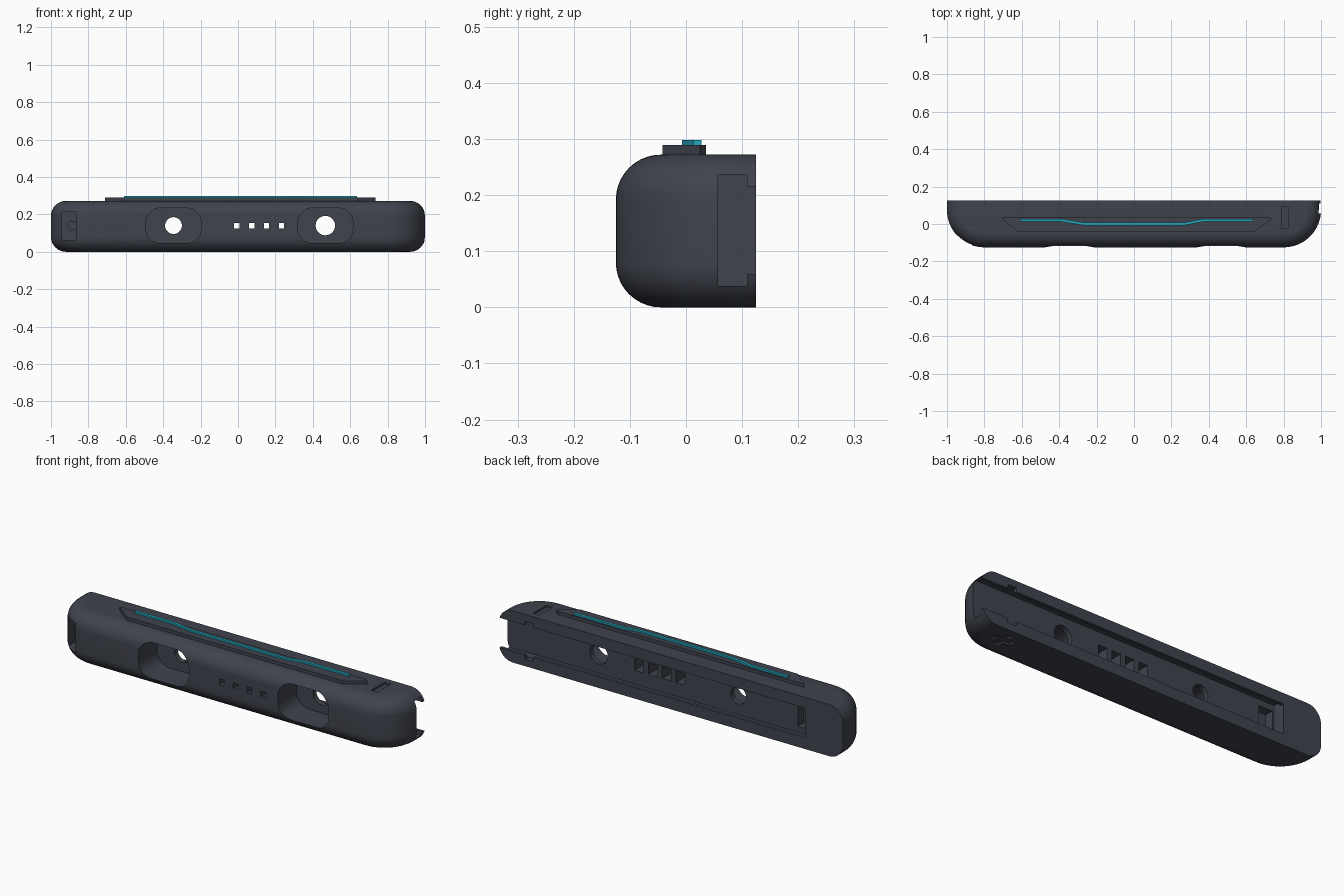
import bpy, bmesh, math

if "Cube" in bpy.data.objects:
    bpy.data.objects.remove(bpy.data.objects["Cube"], do_unlink=True)


def material(name, rgb):
    m = bpy.data.materials.new(name)
    m.use_nodes = True
    m.diffuse_color = (*rgb, 1)
    m.node_tree.nodes["Principled BSDF"].inputs["Base Color"].default_value = (*rgb, 1)
    return m


charcoal = material("charcoal plastic", (0.05, 0.056, 0.073))
teal = material("teal accent", (0.015, 0.38, 0.5))


def loft(name, rings, mat=charcoal):
    """Skin a stack of equal-length rings and cap both ends."""
    bm = bmesh.new()
    loops = [[bm.verts.new(p) for p in ring] for ring in rings]
    n = len(loops[0])
    for a, b in zip(loops, loops[1:]):
        for i in range(n):
            j = (i + 1) % n
            bm.faces.new((a[i], a[j], b[j], b[i]))
    bm.faces.new(loops[0][::-1])
    bm.faces.new(loops[-1])
    bmesh.ops.recalc_face_normals(bm, faces=bm.faces)
    mesh = bpy.data.meshes.new(name)
    bm.to_mesh(mesh)
    bm.free()
    mesh.materials.append(mat)
    ob = bpy.data.objects.new(name, mesh)
    bpy.context.collection.objects.link(ob)
    return ob


def prism_z(name, pts, z0, z1, mat=charcoal):
    return loft(name, [[(x, y, z) for x, y in pts] for z in (z0, z1)], mat)


def prism_y(name, pts, y0, y1):
    return loft(name, [[(x, y, z) for x, z in pts] for y in (y0, y1)])


def box(name, x0, x1, y0, y1, z0, z1):
    return prism_z(name, [(x0, y0), (x1, y0), (x1, y1), (x0, y1)], z0, z1)


def rounded(cx, cz, hx, hz, r, steps=8):
    """Rounded rectangle; a circle when both half sizes equal r."""
    pts = []
    for q, (sx, sz) in enumerate(((1, 1), (-1, 1), (-1, -1), (1, -1))):
        for k in range(steps + 1):
            if hx == r and k == steps:
                continue
            a = (q + k / steps) * math.pi / 2
            pts.append((cx + sx * (hx - r) + r * math.cos(a),
                        cz + sz * (hz - r) + r * math.sin(a)))
    return pts


def smooth(ob):
    bpy.ops.object.select_all(action="DESELECT")
    ob.select_set(True)
    bpy.context.view_layer.objects.active = ob
    bpy.ops.object.shade_smooth_by_angle(angle=math.radians(30))


def cut(target, cutter):
    mod = target.modifiers.new("cut", "BOOLEAN")
    mod.operation = "DIFFERENCE"
    mod.solver = "EXACT"
    mod.object = cutter
    bpy.context.view_layer.objects.active = target
    bpy.ops.object.modifier_apply(modifier=mod.name)
    bpy.data.objects.remove(cutter, do_unlink=True)


# Body: flat back, rounded front corners, soft top and bottom rims
HEIGHT, BACK, FILLET, CORNER = 0.272, 0.125, 0.08, 0.2


def outline(inset, z):
    r = CORNER - inset
    cx, cy = 1 - CORNER, -BACK + CORNER
    arc = [(cx + r * math.sin(a), cy - r * math.cos(a))
           for a in (math.pi / 2 * k / 14 for k in range(15))]
    right = arc + [(1 - inset, BACK)]
    left = [(-x, y) for x, y in reversed(right)]
    return [(x, y, z) for x, y in right + left]


rim = []
for k in range(11):
    a = math.pi / 2 * k / 10
    rim.append((FILLET * (1 - math.sin(a)), FILLET * (1 - math.cos(a))))
layers = rim + [(i, HEIGHT - z) for i, z in reversed(rim)]
body = loft("body", [outline(i, z) for i, z in layers])

# T-shaped rail channel, open at one end
cut(body, box("channel", -0.78, 1.2, 0.057, 0.109, 0.038, 0.237))
cut(body, box("channel_mouth", -0.78, 1.2, 0.1, 0.2, 0.059, 0.215))
for z in (0.05, 0.222):
    cut(body, box("lip_notch", 0.8, 0.85, 0.1, 0.2, z - 0.014, z + 0.014))

# Deep front button wells with round through holes
MID = 0.14
for cx, radius in ((-0.345, 0.045), (0.467, 0.052)):
    cut(body, prism_y("well", rounded(cx, MID, 0.147, 0.094, 0.075), -0.3, 0.03))
    cut(body, prism_y("hole", rounded(cx, MID, radius, radius, radius), -0.1, 0.08))

# Row of four square light windows, wider at the back
for k in range(4):
    x = -0.007 + 0.08 * k
    cut(body, box("window", x - 0.014, x + 0.014, -0.3, 0.08, MID - 0.015, MID + 0.015))
    cut(body, box("window_pocket", x - 0.026, x + 0.026, -0.06, 0.08, MID - 0.03, MID + 0.03))

# Latch pocket in the channel and release notch on the corner
cut(body, box("latch_pocket", -0.77, -0.69, 0.01, 0.08, 0.07, 0.205))
cut(body, box("release_notch", -0.94, -0.865, -0.3, 0.0, 0.06, 0.215))

# Engraved bars: one on top, crossed pair underneath
MX, MY = 0.807, 0.035
cut(body, box("top_bar", MX - 0.018, MX + 0.018, MY - 0.056, MY + 0.056, 0.262, 0.3))
for hx, hy in ((0.018, 0.056), (0.056, 0.018)):
    cut(body, box("under_bar", MX - hx, MX + hx, MY - hy, MY + hy, -0.1, 0.01))
smooth(body)

# Release button inside the corner notch
button = prism_y("release_button", rounded(-0.888, MID, 0.026, 0.026, 0.026), -0.055, 0.01)
smooth(button)

# Raised plate on top
prism_z("top_plate", [(-0.62, -0.042), (0.64, -0.042), (0.735, 0.025),
                      (0.72, 0.036), (-0.7, 0.036), (-0.71, 0.03)], 0.265, 0.289)

# Teal accent strip that dips toward the front in the middle
path = [(-0.61, 0.021), (-0.39, 0.021), (-0.27, 0.001),
        (0.27, 0.001), (0.37, 0.021), (0.635, 0.021)]
strip = [(x, y - 0.008) for x, y in path] + [(x, y + 0.007) for x, y in reversed(path)]
prism_z("accent_strip", strip, 0.285, 0.298, teal)
